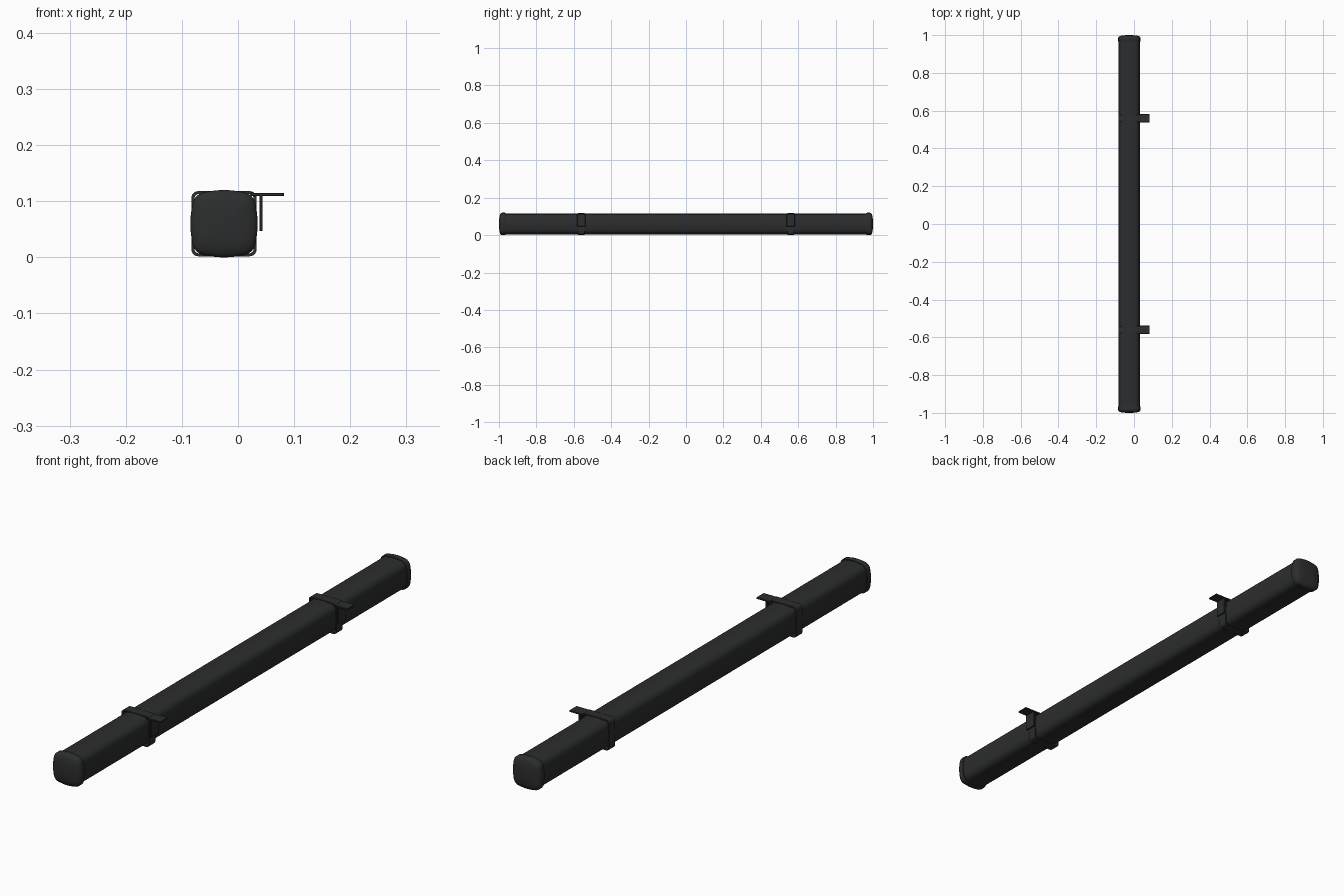
import bpy, bmesh, math
from mathutils import Vector

if "Cube" in bpy.data.objects:
    bpy.data.objects.remove(bpy.data.objects["Cube"])

CX, CZ = -0.025, 0.06   # axis of the long case

mat = bpy.data.materials.new("dark_plastic")
mat.diffuse_color = (0.025, 0.026, 0.027, 1)
mat.use_nodes = True
mat.node_tree.nodes["Principled BSDF"].inputs["Base Color"].default_value = mat.diffuse_color


def section(half, radius, bulge=0.0, arc=6, side=6):
    """Rounded square with slightly bowed sides, as (x, z) points."""
    pts, c = [], half - bulge - radius
    for k in range(4):
        a = k * math.pi / 2
        raw = [(half - bulge + bulge * (1 - (t * 2 / side - 1) ** 2), c * (t * 2 / side - 1))
               for t in range(side)]
        raw += [(c + radius * math.cos(i * math.pi / 2 / arc), c + radius * math.sin(i * math.pi / 2 / arc))
                for i in range(arc)]
        pts += [(x * math.cos(a) - z * math.sin(a), x * math.sin(a) + z * math.cos(a)) for x, z in raw]
    return pts


def loft(name, stations, closed=False):
    """Skin a list of (y, profile) stations; closed joins last to first."""
    bm = bmesh.new()
    rings = [[bm.verts.new((CX + x, y, CZ + z)) for x, z in prof] for y, prof in stations]
    pairs = list(zip(rings, rings[1:])) + ([(rings[-1], rings[0])] if closed else [])
    n = len(rings[0])
    for a, b in pairs:
        for i in range(n):
            bm.faces.new((a[i], a[(i + 1) % n], b[(i + 1) % n], b[i]))
    if not closed:
        bm.faces.new(rings[0])
        bm.faces.new(rings[-1])
    return finish(name, bm)


def finish(name, bm):
    bmesh.ops.recalc_face_normals(bm, faces=bm.faces)
    me = bpy.data.meshes.new(name)
    bm.to_mesh(me)
    bm.free()
    ob = bpy.data.objects.new(name, me)
    bpy.context.collection.objects.link(ob)
    me.materials.append(mat)
    bpy.ops.object.select_all(action='DESELECT')
    ob.select_set(True)
    bpy.context.view_layer.objects.active = ob
    bpy.ops.object.shade_smooth_by_angle(angle=math.radians(35))
    return ob


def box(name, lo, hi):
    bm = bmesh.new()
    bmesh.ops.create_cube(bm, size=1)
    lo, hi = Vector(lo), Vector(hi)
    for v in bm.verts:
        v.co = Vector([(lo[i] + hi[i]) / 2 + v.co[i] * (hi[i] - lo[i]) for i in range(3)])
    bmesh.ops.bevel(bm, geom=bm.edges[:], offset=0.001, segments=1, affect='EDGES')
    return finish(name, bm)


# long case
tube = section(0.056, 0.026, 0.003)
loft("case_tube", [(-0.975, tube), (0.975, tube)])

for s, tag in ((-1, "front"), (1, "back")):
    # domed end cap
    steps = [(0.966, 0.059), (0.968, 0.06), (0.984, 0.06), (0.988, 0.0585), (0.993, 0.054),
             (0.997, 0.042), (0.9992, 0.024), (1.0, 0.008)]
    loft(tag + "_end_cap", [(s * y, section(h, h * 0.45, h * 0.05)) for y, h in steps])

    # strap looping round the case
    y = s * 0.56
    outer, inner = section(0.058, 0.012), section(0.053, 0.009)
    w = 0.018
    loft(tag + "_strap", [(y - w, inner), (y - w, outer), (y + w, outer), (y + w, inner)], closed=True)

    # hanging bracket: top plate and drop plate
    p = 0.022
    box(tag + "_bracket_top", (0.022, y - p, 0.109), (0.082, y + p, 0.115))
    box(tag + "_bracket_drop", (0.038, y - p, 0.047), (0.044, y + p, 0.111))
